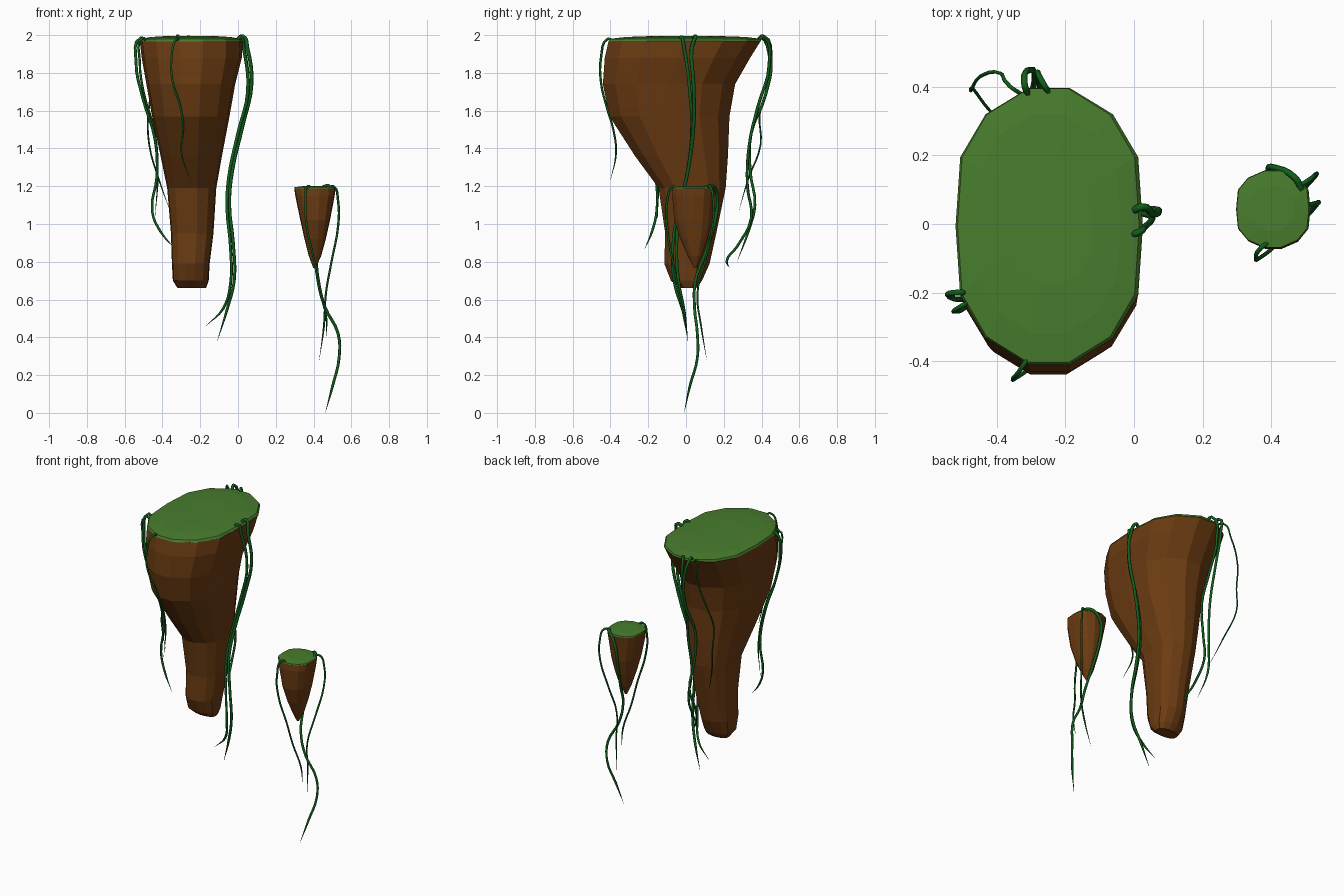
import bpy, bmesh

def material(name, rgb):
    m = bpy.data.materials.new(name)
    m.diffuse_color = (*rgb, 1)
    return m

EARTH = material("brown earth", (0.15, 0.045, 0.006))
GRASS = material("grass green", (0.065, 0.205, 0.027))
VINE = material("dark vine green", (0.006, 0.11, 0.012))

# Rounded, slightly boxy outline in the unit square (14 sides)
QUARTER = [(0.95, 0.5), (0.68, 0.81), (0.22, 1)]
OUTLINE = ([(1, 0)] + QUARTER + [(-u, v) for u, v in QUARTER[::-1]]
           + [(-1, 0)] + [(-u, -v) for u, v in QUARTER] + [(u, -v) for u, v in QUARTER[::-1]])

def loft(name, rings, mat):
    """Skin through rings of (z, x min, x max, y min, y max), capped at both ends."""
    bm = bmesh.new()
    loops = []
    for z, x0, x1, y0, y1 in rings:
        cx, cy, rx, ry = (x0 + x1) / 2, (y0 + y1) / 2, (x1 - x0) / 2, (y1 - y0) / 2
        loops.append([bm.verts.new((cx + u * rx, cy + v * ry, z)) for u, v in OUTLINE])
    n = len(OUTLINE)
    for a, b in zip(loops, loops[1:]):
        for i in range(n):
            j = (i + 1) % n
            bm.faces.new((a[i], a[j], b[j], b[i]))
    bm.faces.new(loops[0])
    bm.faces.new(loops[-1])
    bmesh.ops.recalc_face_normals(bm, faces=bm.faces)
    me = bpy.data.meshes.new(name)
    bm.to_mesh(me)
    bm.free()
    me.materials.append(mat)
    ob = bpy.data.objects.new(name, me)
    bpy.context.collection.objects.link(ob)

def vine(name, points, radius):
    """Tapered hanging tube through a few points."""
    cu = bpy.data.curves.new(name, 'CURVE')
    cu.dimensions = '3D'
    cu.bevel_depth = radius
    cu.bevel_resolution = 1
    cu.resolution_u = 4
    cu.use_fill_caps = True
    sp = cu.splines.new('BEZIER')
    sp.bezier_points.add(len(points) - 1)
    last = len(points) - 1
    for i, (bp, co) in enumerate(zip(sp.bezier_points, points)):
        bp.co = co
        bp.handle_left_type = bp.handle_right_type = 'AUTO'
        bp.radius = 0.05 if i == last else 1 - 0.3 * i / last
    cu.materials.append(VINE)
    ob = bpy.data.objects.new(name, cu)
    bpy.context.collection.objects.link(ob)
    bpy.ops.object.select_all(action='DESELECT')
    ob.select_set(True)
    bpy.context.view_layer.objects.active = ob
    bpy.ops.object.convert(target='MESH')

# Large floating island: earth and grass top
loft("large_island_earth", [
    (0.66, -0.32, -0.17, -0.03, 0.055), (0.70, -0.345, -0.155, -0.08, 0.085),
    (0.79, -0.35, -0.15, -0.115, 0.125), (0.95, -0.355, -0.13, -0.11, 0.16),
    (1.19, -0.375, -0.115, -0.145, 0.21), (1.36, -0.41, -0.085, -0.27, 0.222),
    (1.57, -0.455, -0.045, -0.405, 0.23), (1.74, -0.485, -0.015, -0.44, 0.26),
    (1.88, -0.51, 0.02, -0.43, 0.34), (1.968, -0.52, 0.025, -0.41, 0.395)], EARTH)
loft("large_island_grass", [
    (1.966, -0.521, 0.026, -0.411, 0.397), (1.98, -0.515, 0.015, -0.405, 0.395),
    (1.99, -0.46, -0.04, -0.32, 0.32), (1.995, -0.38, -0.12, -0.18, 0.18)], GRASS)

# Small floating island
loft("small_island_earth", [
    (0.768, 0.398, 0.412, 0.042, 0.055), (0.83, 0.375, 0.44, 0.01, 0.085),
    (0.92, 0.352, 0.465, -0.03, 0.115), (1.02, 0.33, 0.487, -0.062, 0.14),
    (1.15, 0.303, 0.512, -0.073, 0.15), (1.188, 0.298, 0.515, -0.07, 0.155)], EARTH)
loft("small_island_grass", [
    (1.187, 0.298, 0.515, -0.07, 0.157), (1.195, 0.30, 0.51, -0.068, 0.155),
    (1.2, 0.34, 0.47, -0.02, 0.11)], GRASS)

# Vines on the right side of the large island
vine("right_vine_long", [
    (0.0, 0.04, 1.98), (0.025, 0.05, 1.995), (0.05, 0.03, 1.93), (0.072, 0.04, 1.74),
    (0.025, 0.04, 1.52), (-0.03, 0.01, 1.28), (-0.045, -0.03, 1.1), (-0.025, -0.05, 0.9),
    (-0.02, -0.04, 0.7), (-0.06, -0.01, 0.54), (-0.11, 0.01, 0.38)], 0.011)
vine("right_vine_short", [
    (-0.005, -0.03, 1.97), (0.012, -0.025, 1.99), (0.03, -0.01, 1.93), (0.052, 0.02, 1.7),
    (0.0, 0.03, 1.48), (-0.05, 0.0, 1.24), (-0.058, -0.04, 1.08), (-0.04, -0.07, 0.88),
    (-0.04, -0.06, 0.68), (-0.08, -0.02, 0.55), (-0.17, 0.0, 0.46)], 0.010)

# Vines on the left side
vine("left_vine_long", [
    (-0.49, -0.2, 1.97), (-0.515, -0.2, 1.985), (-0.54, -0.21, 1.86), (-0.505, -0.22, 1.67),
    (-0.44, -0.2, 1.45), (-0.43, -0.16, 1.25), (-0.455, -0.155, 1.07),
    (-0.41, -0.18, 0.96), (-0.33, -0.22, 0.865)], 0.009)
vine("left_vine_short", [
    (-0.485, -0.23, 1.97), (-0.505, -0.24, 1.985), (-0.52, -0.255, 1.86), (-0.5, -0.25, 1.7),
    (-0.44, -0.2, 1.48), (-0.425, -0.15, 1.25), (-0.44, -0.15, 1.03)], 0.007)

# Vine on the front
vine("front_vine", [
    (-0.31, -0.39, 1.97), (-0.325, -0.415, 1.98), (-0.352, -0.45, 1.88), (-0.345, -0.45, 1.75),
    (-0.305, -0.42, 1.62), (-0.29, -0.385, 1.5), (-0.30, -0.37, 1.38), (-0.25, -0.4, 1.23)], 0.007)

# Vines on the back
vine("back_vine_left", [
    (-0.33, 0.38, 1.97), (-0.36, 0.4, 1.985), (-0.39, 0.44, 1.88), (-0.45, 0.43, 1.72),
    (-0.475, 0.39, 1.58), (-0.47, 0.395, 1.42), (-0.42, 0.33, 1.24), (-0.36, 0.28, 1.07)], 0.006)
vine("back_vine_middle", [
    (-0.31, 0.38, 1.975), (-0.32, 0.41, 1.995), (-0.30, 0.45, 1.87), (-0.29, 0.42, 1.68),
    (-0.31, 0.345, 1.48), (-0.3, 0.34, 1.28), (-0.28, 0.365, 1.1),
    (-0.3, 0.33, 0.96), (-0.27, 0.27, 0.8)], 0.010)
vine("back_vine_right", [
    (-0.25, 0.385, 1.975), (-0.265, 0.41, 1.99), (-0.28, 0.44, 1.84), (-0.27, 0.38, 1.62),
    (-0.25, 0.335, 1.42), (-0.27, 0.325, 1.2), (-0.26, 0.345, 1.03),
    (-0.24, 0.27, 0.88), (-0.22, 0.215, 0.8), (-0.22, 0.23, 0.77)], 0.009)

# Vines on the small island
vine("small_front_vine", [
    (0.39, -0.055, 1.19), (0.37, -0.07, 1.2), (0.357, -0.1, 1.12), (0.365, -0.1, 0.98),
    (0.405, -0.07, 0.8), (0.43, -0.04, 0.65), (0.468, -0.01, 0.5), (0.465, 0.01, 0.385)], 0.007)
vine("small_right_vine", [
    (0.48, 0.11, 1.19), (0.505, 0.125, 1.2), (0.53, 0.145, 1.12), (0.53, 0.14, 0.99),
    (0.495, 0.1, 0.8), (0.465, 0.06, 0.63), (0.455, 0.08, 0.46), (0.43, 0.11, 0.28)], 0.007)
vine("small_back_vine", [
    (0.49, 0.1, 1.19), (0.47, 0.135, 1.203), (0.41, 0.165, 1.15), (0.395, 0.15, 1.0),
    (0.41, 0.1, 0.84), (0.425, 0.05, 0.7), (0.46, 0.045, 0.56), (0.53, 0.06, 0.42),
    (0.535, 0.06, 0.29), (0.5, 0.02, 0.14), (0.462, -0.01, 0.0)], 0.010)
